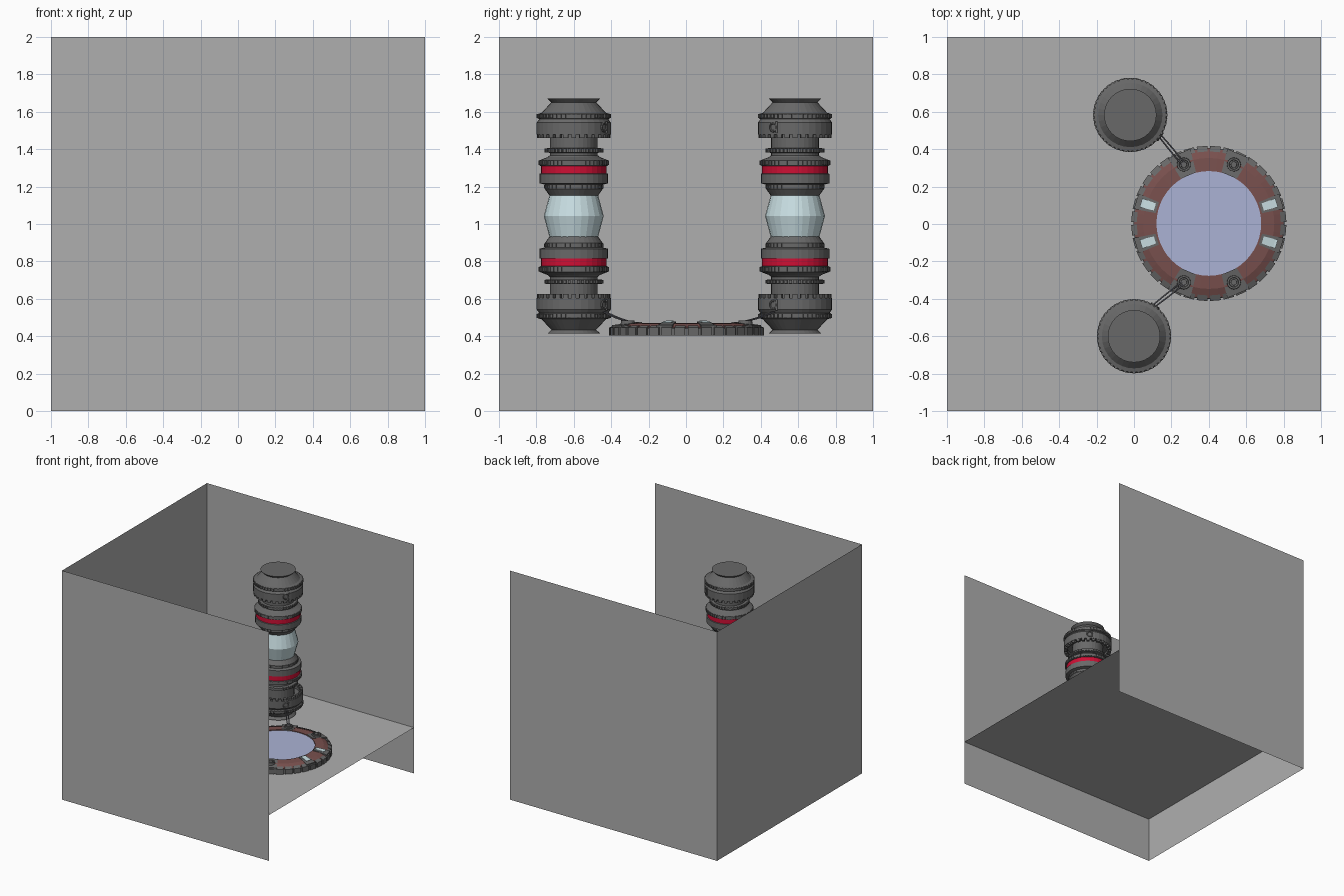
import bpy, bmesh, math
from math import cos, sin, pi, radians
from mathutils import Vector

if "Cube" in bpy.data.objects:
    bpy.data.objects.remove(bpy.data.objects["Cube"])


def material(name, r, g, b):
    m = bpy.data.materials.new(name)
    m.diffuse_color = (r, g, b, 1)
    m.use_nodes = True
    m.node_tree.nodes["Principled BSDF"].inputs["Base Color"].default_value = m.diffuse_color
    return m


WALL = material("wall_grey", 0.43, 0.43, 0.43)
METAL = material("dark_metal", 0.14, 0.14, 0.14)
RED = material("signal_red", 0.62, 0.005, 0.035)
GLASS = material("pale_glass", 0.58, 0.73, 0.76)
BROWN = material("rust_brown", 0.19, 0.08, 0.075)
BLUE = material("pool_blue", 0.41, 0.45, 0.66)
WIRE = material("wire_grey", 0.17, 0.17, 0.20)


def make(name, verts, faces, mat):
    me = bpy.data.meshes.new(name)
    me.from_pydata(verts, [], faces)
    bm = bmesh.new()
    bm.from_mesh(me)
    bmesh.ops.recalc_face_normals(bm, faces=bm.faces)
    bm.to_mesh(me)
    bm.free()
    me.materials.append(mat)
    ob = bpy.data.objects.new(name, me)
    bpy.context.collection.objects.link(ob)
    return ob


def lathe(name, cx, cy, profile, mat, n=32, closed=False):
    """Spin (radius, z) points; closed joins last to first, else caps the ends."""
    verts = [(cx + r * cos(2 * pi * i / n), cy + r * sin(2 * pi * i / n), z)
             for r, z in profile for i in range(n)]
    k = len(profile)
    faces = [(a * n + i, a * n + (i + 1) % n, (a + 1) % k * n + (i + 1) % n, (a + 1) % k * n + i)
             for a in range(k if closed else k - 1) for i in range(n)]
    if not closed:
        faces += [tuple(range(n)), tuple(range((k - 1) * n, k * n))]
    return make(name, verts, faces, mat)


def wedges(name, cx, cy, r0, r1, z0, z1, angles, width, mat, drop=0.0):
    """Radial blocks at the given angles; drop lowers the outer top edge."""
    verts, faces = [], []
    for a in angles:
        b = len(verts)
        for z in (z0, z1):
            for r, s in ((r0, -1), (r1, -1), (r1, 1), (r0, 1)):
                t = a + s * width / 2
                zz = z - (drop if z == z1 and r == r1 else 0)
                verts.append((cx + r * cos(t), cy + r * sin(t), zz))
        faces += [tuple(b + i for i in f) for f in
                  ((0, 1, 2, 3), (4, 5, 6, 7), (0, 1, 5, 4), (1, 2, 6, 5), (2, 3, 7, 6), (3, 0, 4, 7))]
    return make(name, verts, faces, mat)


def around(n):
    return [2 * pi * i / n for i in range(n)]


def tube(name, pts, radius, mat):
    cu = bpy.data.curves.new(name, 'CURVE')
    cu.dimensions = '3D'
    cu.bevel_depth = radius
    cu.bevel_resolution = 1
    cu.resolution_u = 6
    sp = cu.splines.new('BEZIER')
    sp.bezier_points.add(len(pts) - 1)
    for p, co in zip(sp.bezier_points, pts):
        p.co = co
        p.handle_left_type = p.handle_right_type = 'AUTO'
    cu.materials.append(mat)
    ob = bpy.data.objects.new(name, cu)
    bpy.context.collection.objects.link(ob)


# Open room: three walls and a raised floor
F = 0.40
make("left_wall", [(-1, -1, 0), (-1, 1, 0), (-1, 1, 2), (-1, -1, 2)], [(0, 1, 2, 3)], WALL)
for y, nm in ((-1, "front_wall"), (1, "back_wall")):
    make(nm, [(-1, y, 0), (1, y, 0), (1, y, 2), (-1, y, 2)], [(0, 1, 2, 3)], WALL)
make("floor", [(-1, -1, F), (1, -1, F), (1, 1, F), (-1, 1, F)], [(0, 1, 2, 3)], WALL)

# Column: half profiles as height above the middle, mirrored up and down
MID = 1.0425
COLLAR = [(0.13, 0.11), (0.155, 0.145), (0.155, 0.168), (0.183, 0.175), (0.183, 0.226), (0.176, 0.228)]
NECK = [(0.176, 0.268), (0.184, 0.27), (0.184, 0.298), (0.14, 0.315), (0.128, 0.325), (0.128, 0.338),
        (0.15, 0.34), (0.15, 0.362), (0.128, 0.364), (0.128, 0.47)]
DRUM = [(0.17, 0.437), (0.198, 0.437), (0.198, 0.50), (0.185, 0.518), (0.193, 0.522), (0.193, 0.546),
        (0.172, 0.552), (0.12, 0.608), (0.14, 0.6275), (0.10, 0.6275), (0.10, 0.46), (0.17, 0.46)]


def column(name, cx, cy, port):
    lathe(name + "_lamp_glass", cx, cy,
          [(0.13, MID - 0.112), (0.16, MID), (0.13, MID + 0.112)], GLASS, 24)
    for s, half in ((1, "upper"), (-1, "lower")):
        p = f"{name}_{half}_"
        at = lambda prof: [(r, MID + s * h) for r, h in prof]
        lathe(p + "collar", cx, cy, at(COLLAR), METAL)
        lathe(p + "red_band", cx, cy, at([(0.176, 0.228), (0.176, 0.268)]), RED)
        lathe(p + "neck", cx, cy, at(NECK), METAL)
        lathe(p + "drum", cx, cy, at(DRUM), METAL, closed=True)
        lathe(p + "end_cap", cx, cy, at([(0.135, 0.624), (0.14, 0.6275)]), METAL)
        # knurled rings and drum teeth
        for nm, r0, r1, h0, h1, n, fill in (
                ("small_knurl", 0.145, 0.158, 0.341, 0.361, 40, 0.6),
                ("large_knurl", 0.18, 0.189, 0.272, 0.296, 48, 0.6),
                ("top_knurl", 0.185, 0.199, 0.523, 0.545, 48, 0.6),
                ("lamp_knurl", 0.148, 0.159, 0.147, 0.166, 36, 0.6),
                ("drum_teeth", 0.172, 0.196, 0.418, 0.44, 28, 0.6)):
            wedges(p + nm, cx, cy, r0, r1, MID + s * h0, MID + s * h1,
                   around(n), 2 * pi / n * fill, METAL)
        # cable port on the drum, facing the pool
        d = Vector((cos(port), sin(port), 0))
        c = Vector((cx, cy, MID + s * 0.475)) + d * 0.198
        bpy.ops.mesh.primitive_torus_add(major_radius=0.022, minor_radius=0.006, major_segments=16,
                                         minor_segments=6, location=c, rotation=(0, pi / 2, port))
        ob = bpy.context.object
        ob.name = p + "cable_port"
        ob.data.materials.append(METAL)
        side = Vector((-d.y, d.x, 0)) * 0.022
        tube(p + "port_stub", [c + side + Vector((0, 0, 0.03)), c + side - Vector((0, 0, 0.03))], 0.006, METAL)


column("near_column", 0.0, -0.60, radians(55))
column("far_column", -0.02, 0.583, radians(-36))

# Round pool: brown ring, liquid surface, toothed metal rim
PX, PY = 0.40, 0.003
lathe("pool_ring", PX, PY, [(0.28, 0.405), (0.28, 0.472), (0.35, 0.468), (0.40, 0.448), (0.40, 0.405)],
      BROWN, 48, closed=True)
lathe("pool_surface", PX, PY, [(0.281, 0.455), (0.281, 0.466)], BLUE, 48)
lathe("rim_band", PX, PY, [(0.395, 0.405), (0.404, 0.405), (0.404, 0.44), (0.395, 0.45)], METAL, 72, closed=True)
step = 2 * pi / 36
wedges("rim_blocks", PX, PY, 0.385, 0.415, 0.405, 0.458, [a + step / 2 for a in around(36)],
       step * 0.8, METAL, drop=0.012)

# Metal housings on the ring: four lit windows, four cable sockets
windows = [radians(a) for a in (17, 163, 197, 343)]
sockets = [radians(a) for a in (67, 113, 247, 293)]
wedges("window_frames", PX, PY, 0.29, 0.408, 0.41, 0.479, windows, radians(12), METAL, drop=0.02)
wedges("window_plates", PX, PY, 0.302, 0.38, 0.474, 0.484, windows, radians(7.5), GLASS, drop=0.012)
wedges("socket_housings", PX, PY, 0.282, 0.411, 0.41, 0.477, sockets, radians(18), METAL, drop=0.018)
for i, a in enumerate(sockets):
    x, y = PX + 0.342 * cos(a), PY + 0.342 * sin(a)
    lathe(f"socket_ring_{i}", x, y, [(0.038, 0.46), (0.036, 0.483), (0.026, 0.483), (0.024, 0.474)],
          METAL, 16)
    lathe(f"socket_plug_{i}", x, y, [(0.018, 0.46), (0.016, 0.484)], METAL, 12)

# Paired cables from each column's lower port down to a socket
for nm, start, sgn in (("near", Vector((0.11, -0.435, 0.53)), -1), ("far", Vector((0.14, 0.47, 0.53)), 1)):
    end = Vector((PX + 0.342 * cos(radians(113)), PY + sgn * 0.342 * sin(radians(113)), 0.48))
    side = (end - start).cross(Vector((0, 0, 1))).normalized() * 0.007
    for k in (-1, 1):
        mid = start.lerp(end, 0.5) + Vector((0, 0, -0.004)) + side * k * 1.3
        tube(f"{nm}_cable_{'a' if k < 0 else 'b'}",
             [start + side * k, mid, end + side * k], 0.004, WIRE)
